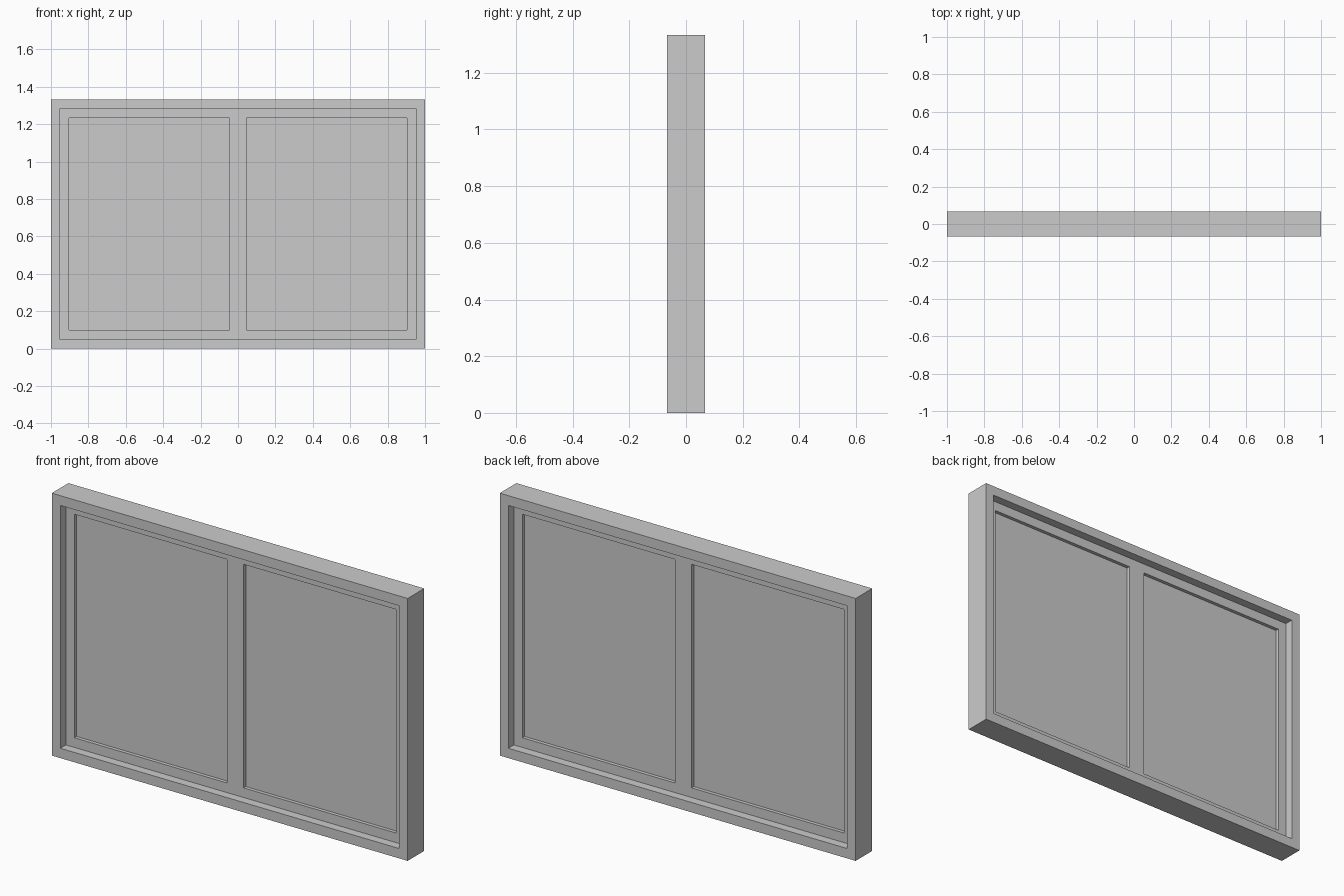
import bpy
import bmesh

if "Cube" in bpy.data.objects:
    bpy.data.objects.remove(bpy.data.objects["Cube"])

HEIGHT = 1.333
DEPTH = 0.133
RAIL = 0.048                      # visible width of frame and sash members
SASH_DEPTH = 0.044
GLASS_DEPTH = 0.008


def lattice(name, xs, zs, depth, holes=()):
    """Solid slab cut into cells by xs and zs, leaving the hole cells open."""
    bm = bmesh.new()
    grid = [[bm.verts.new((x, -depth / 2, z)) for z in zs] for x in xs]
    for i in range(len(xs) - 1):
        for j in range(len(zs) - 1):
            if (i, j) not in holes:
                bm.faces.new((grid[i][j], grid[i + 1][j],
                              grid[i + 1][j + 1], grid[i][j + 1]))
    ext = bmesh.ops.extrude_face_region(bm, geom=bm.faces[:], use_keep_orig=True)
    moved = [v for v in ext["geom"] if isinstance(v, bmesh.types.BMVert)]
    bmesh.ops.translate(bm, verts=moved, vec=(0, depth, 0))
    bmesh.ops.recalc_face_normals(bm, faces=bm.faces[:])
    mesh = bpy.data.meshes.new(name)
    bm.to_mesh(mesh)
    bm.free()
    obj = bpy.data.objects.new(name, mesh)
    bpy.context.collection.objects.link(obj)
    return obj


outer, inner, mid = 1 - RAIL, 1 - 2 * RAIL, RAIL * 0.97
low, high = RAIL * 2.06, HEIGHT - RAIL * 2.06

# Deep outer frame
lattice("outer_frame", (-1, -outer, outer, 1),
        (0, 0.05, HEIGHT - 0.05, HEIGHT), DEPTH, {(1, 1)})

# Thinner recessed sash with a central mullion
lattice("sash", (-outer, -inner, -mid, mid, inner, outer),
        (0.05, low, high, HEIGHT - 0.05), SASH_DEPTH, {(1, 1), (3, 1)})

# Glass panes set in the middle of the sash
lattice("left_pane", (-inner, -mid), (low, high), GLASS_DEPTH)
lattice("right_pane", (mid, inner), (low, high), GLASS_DEPTH)
